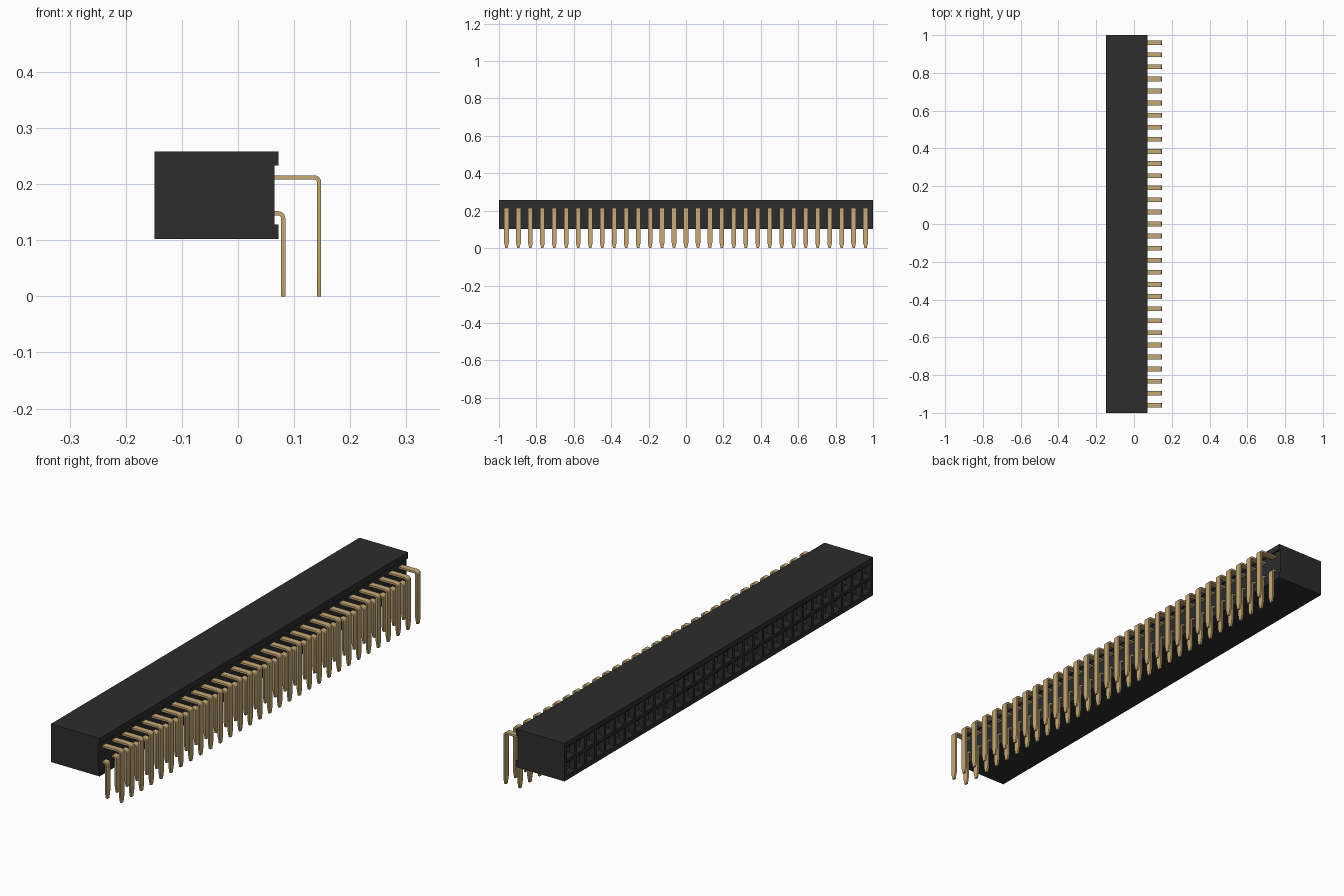
import bpy, bmesh, math

cube = bpy.data.objects.get("Cube")
if cube:
    bpy.data.objects.remove(cube, do_unlink=True)

COUNT, PITCH = 31, 0.064
Z_MID = 0.18


def material(name, rgb):
    m = bpy.data.materials.new(name)
    m.use_nodes = True
    m.diffuse_color = (*rgb, 1)
    bsdf = m.node_tree.nodes["Principled BSDF"]
    bsdf.inputs["Base Color"].default_value = (*rgb, 1)
    bsdf.inputs["Roughness"].default_value = 0.6
    return m


black = material("black plastic", (0.026, 0.026, 0.026))
gold = material("gold plating", (0.56, 0.40, 0.18))


def finish(bm, name, mat):
    me = bpy.data.meshes.new(name)
    bm.to_mesh(me)
    bm.free()
    me.materials.append(mat)
    ob = bpy.data.objects.new(name, me)
    bpy.context.collection.objects.link(ob)
    return ob


# Housing: C-shaped back profile swept along y, with a socket grid on the -x face
def build_housing():
    bm = bmesh.new()
    x0, x1, xr = -0.149, 0.072, 0.065
    bottom, top = 0.102, 0.258
    profile = [(x0, bottom), (x1, bottom), (x1, 0.128), (xr, 0.128),
               (xr, 0.233), (x1, 0.233), (x1, top), (x0, top)]
    ends = [[bm.verts.new((x, y, z)) for x, z in profile] for y in (-1, 1)]
    bm.faces.new(ends[0])
    bm.faces.new(ends[1][::-1])
    for i in range(len(profile) - 1):
        bm.faces.new((ends[0][i + 1], ends[0][i], ends[1][i], ends[1][i + 1]))

    # Grid of cells with a thin margin around it
    half = COUNT * PITCH / 2
    ys = [-1] + [-half + i * PITCH for i in range(COUNT + 1)] + [1]
    zs = [bottom, Z_MID - PITCH, Z_MID, Z_MID + PITCH, top]
    grid = [[bm.verts.new((x0, y, z)) for z in zs] for y in ys]
    cells = []
    for i in range(len(ys) - 1):
        for j in range(len(zs) - 1):
            f = bm.faces.new((grid[i][j], grid[i][j + 1],
                              grid[i + 1][j + 1], grid[i + 1][j]))
            if 0 < i < len(ys) - 2 and 0 < j < len(zs) - 2:
                cells.append(f)
    bm.normal_update()

    # Rim, funnel and deep hole of every socket
    for thickness, depth in ((0.006, 0), (0.014, -0.014), (0.0005, -0.1)):
        bmesh.ops.inset_individual(bm, faces=cells, thickness=thickness,
                                   depth=depth, use_even_offset=True)
    return finish(bm, "housing", black)


# Bent flat pin: rectangular section swept along the path, repeated along y
def build_pin_row(name, x_leg, z_arm):
    t, w, r = 0.0038, 0.0125, 0.009
    stations = [(0.055, z_arm, 0, 1, w)]
    for k in range(7):
        a = math.radians(90 - 15 * k)
        nx, nz = math.cos(a), math.sin(a)
        stations.append((x_leg - r + r * nx, z_arm - r + r * nz, nx, nz, w))
    stations += [(x_leg, 0.028, 1, 0, w), (x_leg, 0, 1, 0, 0.006)]

    bm = bmesh.new()
    y0 = -(COUNT - 1) * PITCH / 2
    rings = []
    for x, z, nx, nz, hw in stations:
        rings.append([bm.verts.new((x + s * t * nx, y0 + d * hw, z + s * t * nz))
                      for s, d in ((1, -1), (1, 1), (-1, 1), (-1, -1))])
    for a, b in zip(rings, rings[1:]):
        for i in range(4):
            j = (i + 1) % 4
            bm.faces.new((a[i], a[j], b[j], b[i]))
    bm.faces.new(rings[0])
    bm.faces.new(rings[-1])
    bmesh.ops.recalc_face_normals(bm, faces=bm.faces)
    ob = finish(bm, name, gold)

    arr = ob.modifiers.new("row", 'ARRAY')
    arr.count = COUNT
    arr.use_relative_offset = False
    arr.use_constant_offset = True
    arr.constant_offset_displace = (0, PITCH, 0)

    bpy.ops.object.select_all(action='DESELECT')
    ob.select_set(True)
    bpy.context.view_layer.objects.active = ob
    bpy.ops.object.shade_smooth_by_angle(angle=math.radians(25))
    return ob


build_housing()
build_pin_row("upper_pins", 0.1445, Z_MID + PITCH / 2)
build_pin_row("lower_pins", 0.0805, Z_MID - PITCH / 2)
